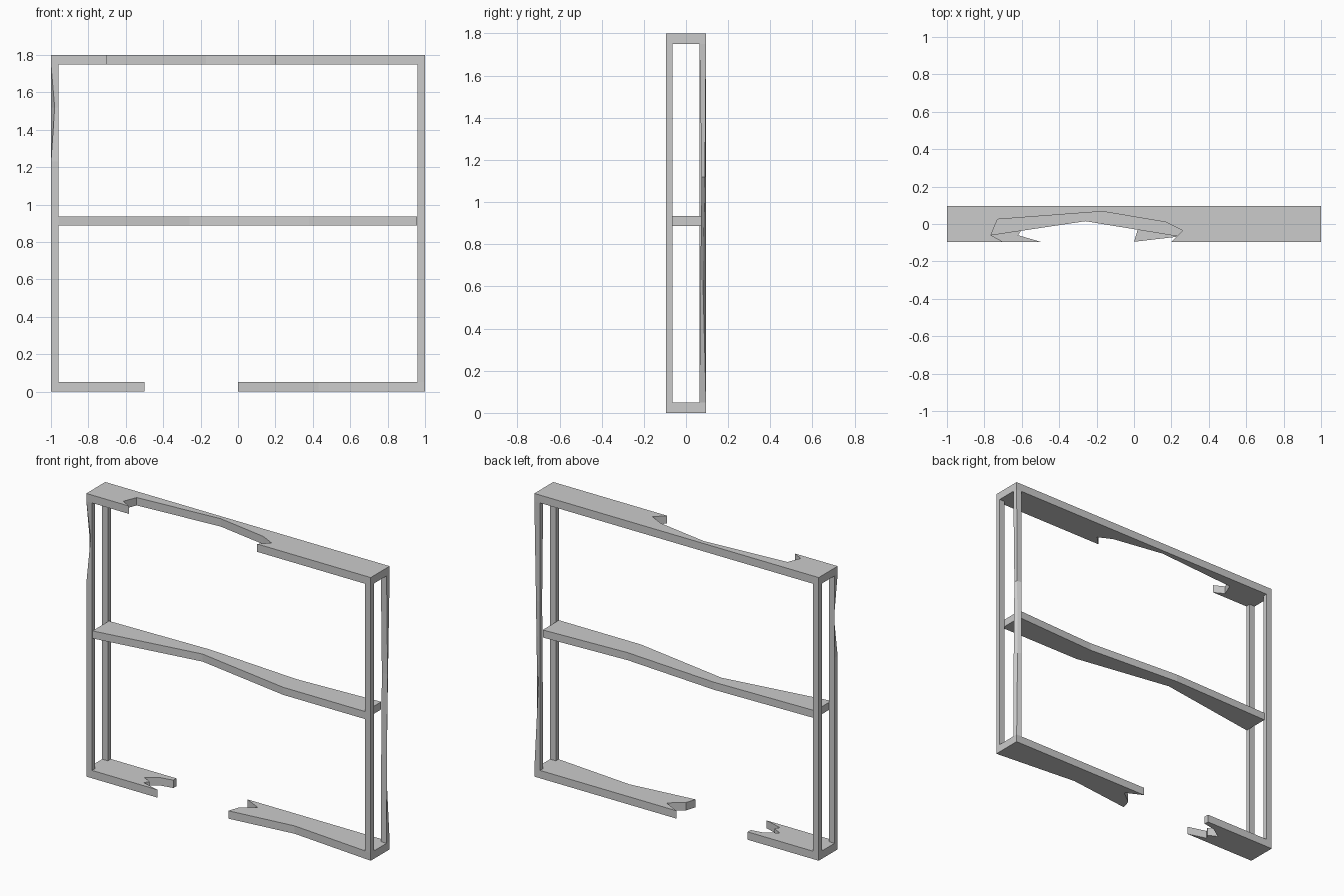
import bpy, bmesh

if "Cube" in bpy.data.objects:
    bpy.data.objects.remove(bpy.data.objects["Cube"])

D = 0.095   # half depth
H = 1.8     # height
T = 0.05    # plank thickness


def finish(name, bm):
    bmesh.ops.recalc_face_normals(bm, faces=bm.faces)
    me = bpy.data.meshes.new(name)
    bm.to_mesh(me)
    bm.free()
    ob = bpy.data.objects.new(name, me)
    bpy.context.collection.objects.link(ob)
    return ob


def loft(name, rings):
    """Skin a list of equal closed rings and cap both ends."""
    bm = bmesh.new()
    vs = [[bm.verts.new(p) for p in r] for r in rings]
    n = len(rings[0])
    for a, b in zip(vs, vs[1:]):
        for i in range(n):
            j = (i + 1) % n
            bm.faces.new((a[i], a[j], b[j], b[i]))
    bm.faces.new(vs[0][::-1])
    bm.faces.new(vs[-1])
    return finish(name, bm)


def plank(name, outline, z0, z1):
    return loft(name, [[(x, y, z) for x, y in outline] for z in (z0, z1)])


def post(name, sx, sy, dents):
    """Corner post; dents = (z, outer x, outer y, inner y) worn offsets."""
    rings = []
    for z, ox, oy, iy in [(T, 0, 0, 0)] + dents + [(H - T, 0, 0, 0)]:
        x0, x1 = sx * 0.96, sx
        y0, y1 = sy * (0.064 + iy), sy * D
        rings.append([(x0, y0, z), (x1, y0, z),
                      (sx * (1 - ox), sy * (D - oy), z), (x0, y1, z)])
    return loft(name, rings)


# Top plank with a broken front edge
plank("top_plank", [
    (-1, -D), (-0.70, -D), (-0.765, -0.06), (-0.73, 0.025), (-0.17, 0.067),
    (0.17, 0.01), (0.26, -0.035), (0.20, -D), (1, -D), (1, D), (-1, D)],
    H - T, H)

# Worn middle shelf
plank("middle_shelf", [
    (-0.96, -0.09), (-0.26, 0.015), (0.38, -0.09), (0.957, -0.09),
    (0.957, 0.072), (0.38, 0.045), (-0.26, 0.09), (-0.96, 0.075)],
    0.887, 0.935)

# Bottom plank, snapped into two pieces
plank("bottom_plank_left", [
    (-1, -D), (-0.5, -D), (-0.62, -0.06), (-0.60, -0.03), (-0.66, 0.0),
    (-0.58, 0.05), (-0.5, 0.065), (-0.5, D), (-1, D)], 0, T)
plank("bottom_plank_right", [
    (0, -D), (0.43, -0.045), (1, -D), (1, D), (0, D),
    (0.11, 0.04), (0.02, -0.03)], 0, T)

# Four corner posts with worn edges
post("front_left_post", -1, -1, [(1.23, 0, 0, 0), (1.52, 0.02, 0.015, 0)])
post("front_right_post", 1, -1, [])
post("back_left_post", -1, 1, [])
post("back_right_post", 1, 1, [(0.63, 0.02, 0.015, 0.004), (1.12, 0.008, 0.005, 0.01)])
